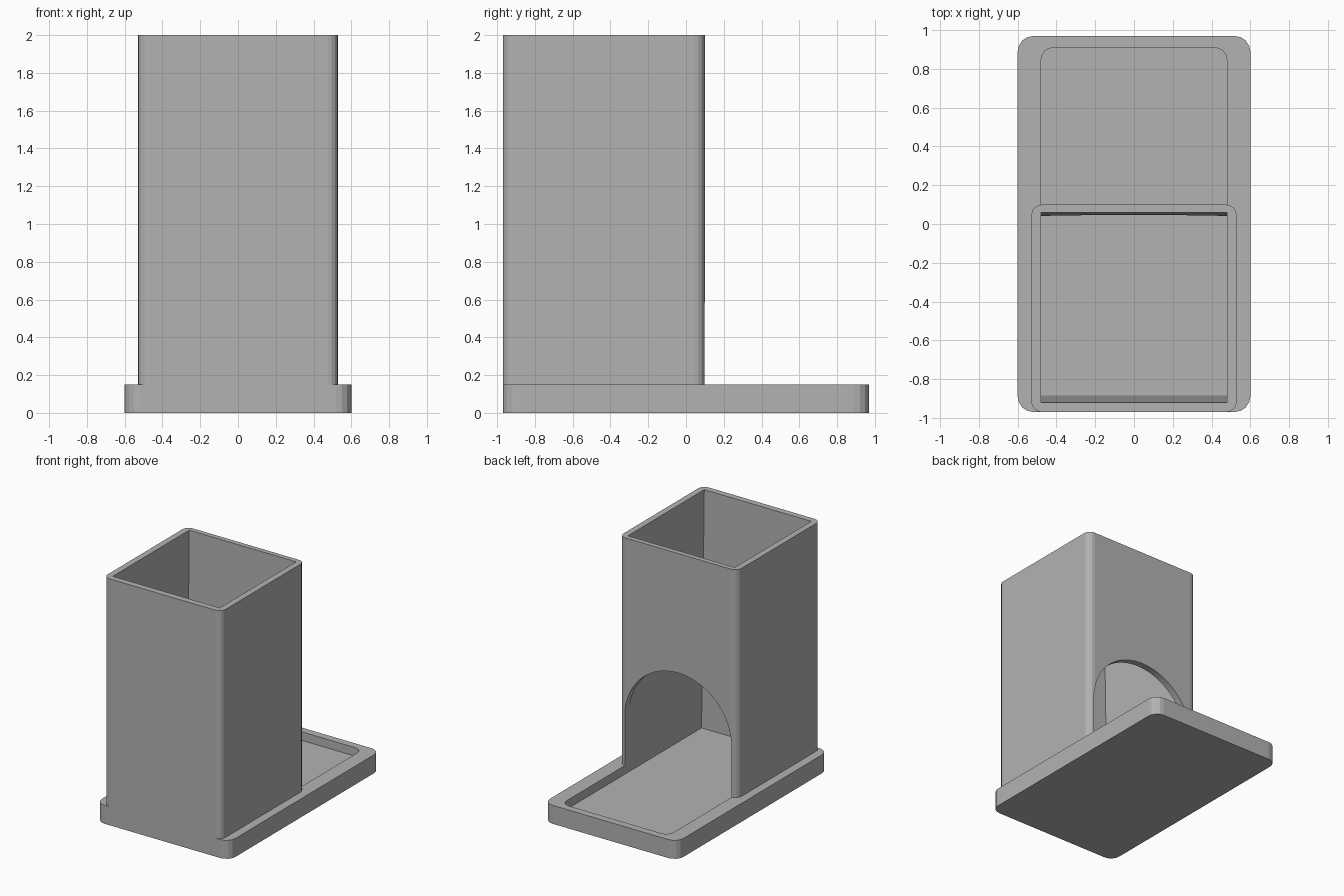
import bpy
from math import cos, sin, pi

cube = bpy.data.objects.get("Cube")
if cube:
    bpy.data.objects.remove(cube, do_unlink=True)

grey = bpy.data.materials.new("plain_grey")
grey.use_nodes = True
colour = (0.45, 0.45, 0.45, 1)
grey.diffuse_color = colour
for node in grey.node_tree.nodes:
    if node.type == "BSDF_PRINCIPLED":
        node.inputs["Base Color"].default_value = colour


def rounded(half, y0, y1, r_front, r_back, steps=4):
    """Outline of a rectangle, anticlockwise, with its own front and back corner radii."""
    corners = [(half, y0, -1, r_front, 1), (half, y1, 0, r_back, 1),
               (-half, y1, 1, r_back, -1), (-half, y0, 2, r_front, -1)]
    points = []
    for x, y, turn, r, side in corners:
        cx = x - side * r
        cy = y + r if y == y0 else y - r
        for i in range(steps + 1 if r else 1):
            a = pi / 2 * (turn + i / steps)
            points.append((cx + r * cos(a), cy + r * sin(a)))
    return points


def loft(name, start, end):
    """Solid between two matching loops of 3D points."""
    n = len(start)
    faces = [list(range(n))[::-1], list(range(n, 2 * n))]
    faces += [(i, (i + 1) % n, n + (i + 1) % n, n + i) for i in range(n)]
    mesh = bpy.data.meshes.new(name)
    mesh.from_pydata(start + end, [], faces)
    mesh.materials.append(grey)
    ob = bpy.data.objects.new(name, mesh)
    bpy.context.collection.objects.link(ob)
    return ob


def at(outline, z):
    return [(x, y, z) for x, y in outline]


FLOOR, RIM, TOP = 0.08, 0.15, 2.0
INNER = 0.48

# Base plate and the tower standing flush with its front edge
base = rounded(0.6, -0.97, 0.97, 0.08, 0.08)
body = loft("dispenser_body", at(base, 0), at(base, RIM))
wall = rounded(0.53, -0.97, 0.1, 0.055, 0.055)
tower = loft("tower", at(wall, 0.04), at(wall, TOP))

# Shaft, narrowing slightly towards the floor
shaft = loft("shaft_cutter",
             at(rounded(INNER, -0.885, 0.033, 0, 0), FLOOR),
             at(rounded(INNER, -0.92, 0.06, 0, 0), TOP + 0.001))

# Tray recess behind the tower
tray_outline = rounded(INNER, -0.3, 0.91, 0, 0.065)
tray = loft("tray_cutter", at(tray_outline, FLOOR), at(tray_outline, 0.25))

# Arched opening through the back wall
arch_outline = [(-INNER, FLOOR), (INNER, FLOOR)]
arch_outline += [(INNER * cos(pi * i / 48), 0.55 + INNER * sin(pi * i / 48)) for i in range(49)]
arch = loft("arch_cutter", [(x, 0.2, z) for x, z in arch_outline][::1],
            [(x, -0.3, z) for x, z in arch_outline])
arch.data.flip_normals()
# Loft runs towards the front, so make sure the solid faces outwards
import bmesh
for ob in (body, tower, shaft, tray, arch):
    bm = bmesh.new()
    bm.from_mesh(ob.data)
    bmesh.ops.recalc_face_normals(bm, faces=bm.faces)
    bm.to_mesh(ob.data)
    bm.free()

# Join the solids, then cut the hollow parts
tools = [(tower, "UNION"), (shaft, "DIFFERENCE"), (tray, "DIFFERENCE"), (arch, "DIFFERENCE")]
for tool, kind in tools:
    tool.hide_render = True
    mod = body.modifiers.new(tool.name, "BOOLEAN")
    mod.operation = kind
    mod.solver = "EXACT"
    mod.object = tool

# Keep the finished mesh only
bpy.context.view_layer.update()
graph = bpy.context.evaluated_depsgraph_get()
result = bpy.data.meshes.new_from_object(body.evaluated_get(graph))
body.modifiers.clear()
body.data = result
for tool, kind in tools:
    bpy.data.objects.remove(tool, do_unlink=True)
